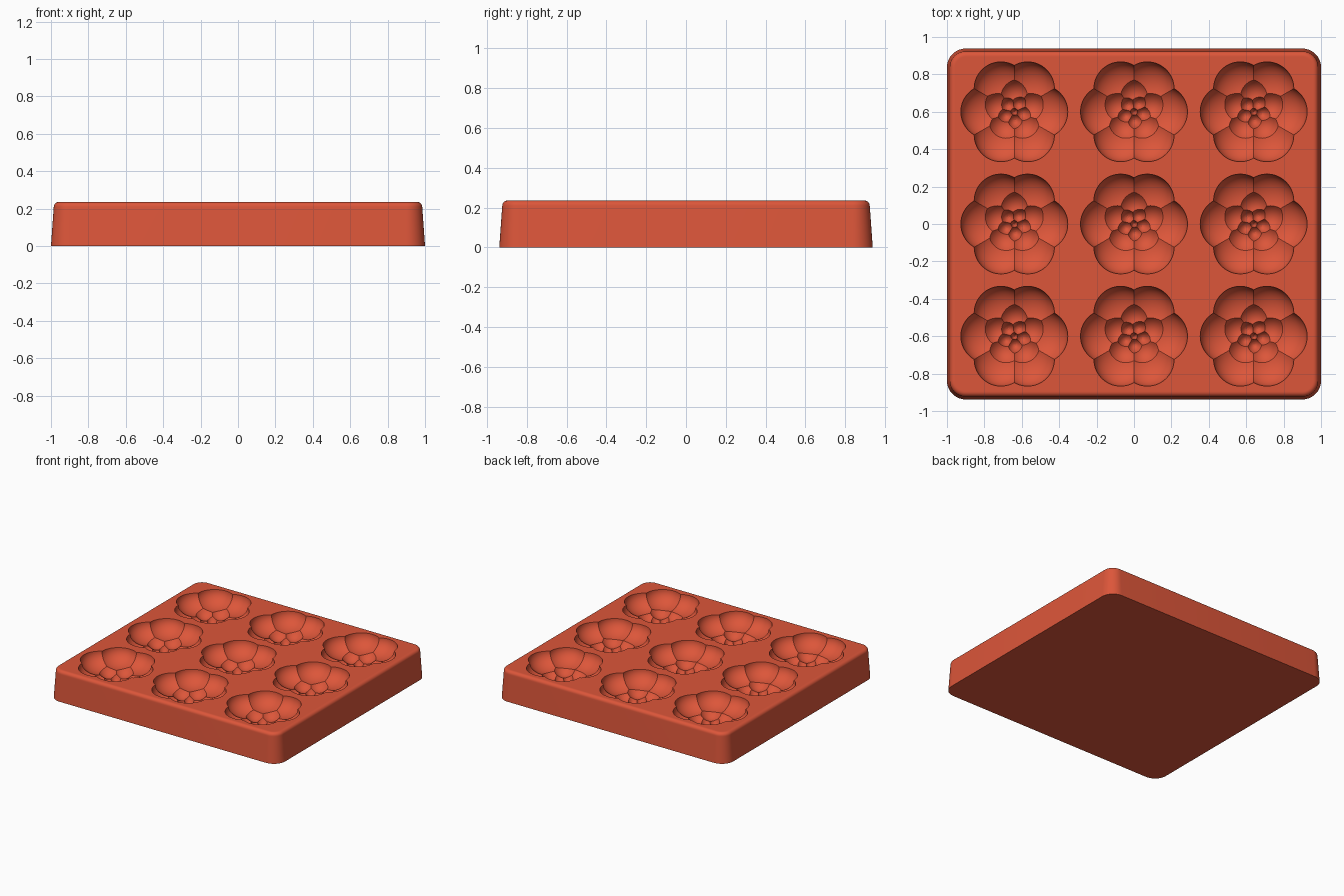
import bpy
import bmesh
from math import sin, cos, pi, radians, sqrt

if "Cube" in bpy.data.objects:
    bpy.data.objects.remove(bpy.data.objects["Cube"], do_unlink=True)

TOP = 0.235
SPOKES = 120

clay = bpy.data.materials.new("terracotta_silicone")
clay.use_nodes = True
colour = (0.72, 0.093, 0.042, 1)
clay.diffuse_color = colour
clay.node_tree.nodes["Principled BSDF"].inputs["Base Color"].default_value = colour

# Rings of rounded petals, deeper toward the middle:
# count, distance from centre, radius, depth, start angle in degrees
PETAL_RINGS = [
    (6, 0.143, 0.143, 0.105, 0),
    (5, 0.088, 0.102, 0.142, 90),
    (5, 0.047, 0.062, 0.172, 60),
    (1, 0.0, 0.030, 0.192, 0),
]


def petal_angle(ring, angle):
    """Angle away from the nearest petal of the ring."""
    pitch = 2 * pi / ring[0]
    return (angle - radians(ring[4]) + pitch / 2) % pitch - pitch / 2


def ring_depth(ring, r, angle):
    _, distance, radius, depth, _ = ring
    a = petal_angle(ring, angle)
    gap = r * r + distance * distance - 2 * r * distance * cos(a)
    return depth * sqrt(max(0, 1 - gap / radius ** 2))


def ring_edge(ring, angle):
    """Outer radius of the ring at the top surface."""
    _, distance, radius, _, _ = ring
    a = petal_angle(ring, angle)
    return distance * cos(a) + sqrt(radius ** 2 - (distance * sin(a)) ** 2)


def crease(inner, outer, angle):
    """Radius where the inner ring's surface meets the outer ring's."""
    low, high = inner[1], ring_edge(inner, angle)
    for _ in range(30):
        mid = (low + high) / 2
        if ring_depth(inner, mid, angle) > ring_depth(outer, mid, angle):
            low = mid
        else:
            high = mid
    return low


def rose_spoke(angle):
    """Points (radius, depth) from the middle of the rose to its rim."""
    points = []
    start = 0
    for k in (3, 2, 1, 0):
        rim = k == 0
        end = (ring_edge(PETAL_RINGS[0], angle) if rim
               else crease(PETAL_RINGS[k], PETAL_RINGS[k - 1], angle))
        steps = 14 if rim else 8
        for i in range(1, steps + 1):
            t = sin(i / steps * pi / 2) if rim else i / steps
            r = start + (end - start) * t
            depth = max(ring_depth(ring, r, angle) for ring in PETAL_RINGS)
            points.append((r, depth))
        start = end
    points[-1] = (start, 0)
    return points


def bridge(bm, low, high):
    for i in range(len(low)):
        j = (i + 1) % len(low)
        bm.faces.new((low[i], low[j], high[j], high[i]))


def loop_edges(bm, loop):
    return [bm.edges.get((loop[i - 1], loop[i])) for i in range(len(loop))]


def rounded_ring(bm, inset, z, steps=10):
    """One loop of a rounded rectangle, shrunk by inset."""
    half_x, half_y, radius = 1.0, 0.938, 0.1
    loop = []
    for corner, (sx, sy) in enumerate(((1, 1), (-1, 1), (-1, -1), (1, -1))):
        for i in range(steps + 1):
            a = (corner + i / steps) * pi / 2
            loop.append(bm.verts.new((sx * (half_x - radius) + (radius - inset) * cos(a),
                                      sy * (half_y - radius) + (radius - inset) * sin(a), z)))
    return loop


def add_rose(bm, spokes, x, y):
    """Sunken rose; returns its rim loop."""
    centre = bm.verts.new((x, y, TOP - PETAL_RINGS[3][3]))
    loops = []
    for i in range(len(spokes[0])):
        loop = []
        for s, spoke in enumerate(spokes):
            r, depth = spoke[i]
            a = 2 * pi * s / SPOKES
            loop.append(bm.verts.new((x + r * cos(a), y + r * sin(a), TOP - depth)))
        loops.append(loop)
    for i in range(SPOKES):
        bm.faces.new((centre, loops[0][i - 1], loops[0][i]))
    for low, high in zip(loops, loops[1:]):
        bridge(bm, low, high)
    return loops[-1]


# Tray block: drafted walls, soft top edge, flat underside
fillet, draft = 0.026, 0.015
profile = [(0, 0), (draft * 0.95, TOP - fillet - 0.01)]
for i in range(8):
    a = i / 7 * pi / 2
    profile.append((draft + fillet * (1 - cos(a)), TOP - fillet * (1 - sin(a))))
profile.append((draft + fillet + 0.004, TOP))

bm = bmesh.new()
loops = [rounded_ring(bm, inset, z) for inset, z in profile]
for low, high in zip(loops, loops[1:]):
    bridge(bm, low, high)
bm.faces.new(loops[0])

# Nine sunken roses
spokes = [rose_spoke(2 * pi * s / SPOKES) for s in range(SPOKES)]
top_edges = loop_edges(bm, loops[-1])
for x in (-0.64, 0, 0.64):
    for y in (-0.6, 0, 0.6):
        top_edges += loop_edges(bm, add_rose(bm, spokes, x, y))

# Flat top surface around the roses
bmesh.ops.triangle_fill(bm, use_beauty=True, edges=top_edges, normal=(0, 0, 1))
bmesh.ops.recalc_face_normals(bm, faces=bm.faces)

mesh = bpy.data.meshes.new("mould_tray")
bm.to_mesh(mesh)
bm.free()
mesh.materials.append(clay)
tray = bpy.data.objects.new("mould_tray", mesh)
bpy.context.collection.objects.link(tray)

bpy.ops.object.select_all(action='DESELECT')
tray.select_set(True)
bpy.context.view_layer.objects.active = tray
bpy.ops.object.shade_smooth_by_angle(angle=radians(20))
